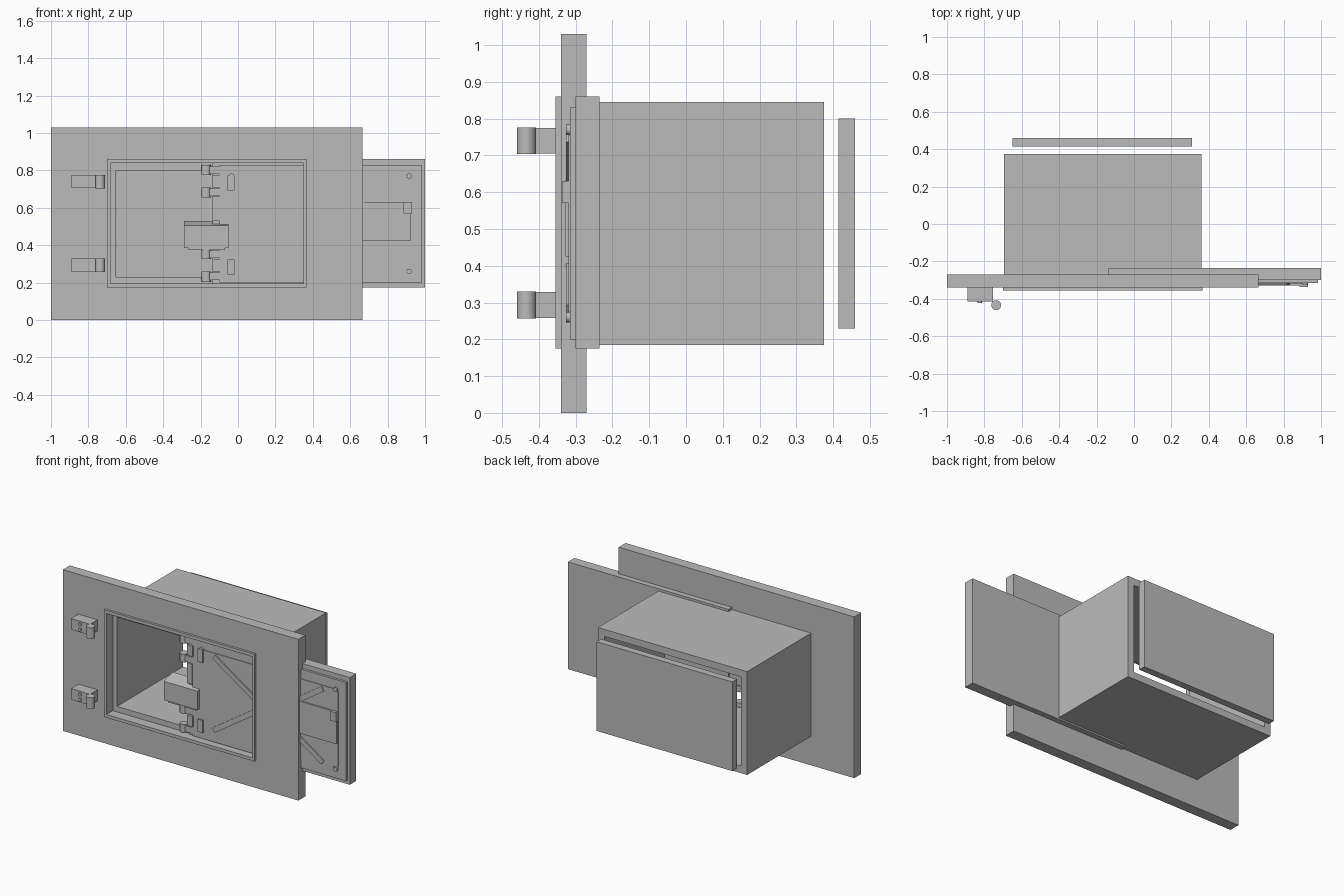
import bpy, bmesh, math

if "Cube" in bpy.data.objects:
    bpy.data.objects.remove(bpy.data.objects["Cube"])

grey = bpy.data.materials.new("plain_grey")
grey.diffuse_color = (0.5, 0.5, 0.5, 1)
grey.use_nodes = True
grey.node_tree.nodes["Principled BSDF"].inputs["Base Color"].default_value = grey.diffuse_color


def finish(name, bm):
    bmesh.ops.recalc_face_normals(bm, faces=bm.faces)
    me = bpy.data.meshes.new(name)
    bm.to_mesh(me)
    bm.free()
    ob = bpy.data.objects.new(name, me)
    me.materials.append(grey)
    bpy.context.collection.objects.link(ob)
    return ob


def prism(name, pts, y0, y1):
    """Extrude an (x, z) outline from y0 to y1."""
    bm = bmesh.new()
    f = bm.faces.new([bm.verts.new((x, y0, z)) for x, z in pts])
    r = bmesh.ops.extrude_face_region(bm, geom=[f])
    for v in r["geom"]:
        if isinstance(v, bmesh.types.BMVert):
            v.co.y = y1
    return finish(name, bm)


def rect(x0, x1, z0, z1):
    return [(x0, z0), (x1, z0), (x1, z1), (x0, z1)]


def box(name, x0, x1, y0, y1, z0, z1):
    return prism(name, rect(x0, x1, z0, z1), y0, y1)


def ring(name, outer, inner, y0, y1):
    """Rectangular tube along y."""
    bm = bmesh.new()
    loops = [[bm.verts.new((x, y, z)) for x, z in rect(*r)]
             for r, y in ((outer, y0), (outer, y1), (inner, y1), (inner, y0))]
    for a in range(4):
        p, q = loops[a], loops[(a + 1) % 4]
        for i in range(4):
            j = (i + 1) % 4
            bm.faces.new((p[i], p[j], q[j], q[i]))
    return finish(name, bm)


def cylinder(name, loc, r, depth, axis="Z"):
    rot = (math.pi / 2, 0, 0) if axis == "Y" else (0, 0, 0)
    bpy.ops.mesh.primitive_cylinder_add(vertices=32, radius=r, depth=depth,
                                        location=loc, rotation=rot)
    ob = bpy.context.object
    ob.name = name
    ob.data.materials.append(grey)
    bpy.ops.object.shade_smooth_by_angle()
    return ob


# Wall panel, stepped opening rim, open-ended housing and loose back plate
ring("wall_panel", (-1, 0.665, 0, 1.03), (-0.70, 0.36, 0.18, 0.855), -0.34, -0.27)
ring("opening_rim", (-0.70, 0.365, 0.175, 0.86), (-0.682, 0.35, 0.195, 0.84), -0.355, -0.27)
ring("housing", (-0.695, 0.36, 0.185, 0.845), (-0.652, 0.315, 0.23, 0.80), -0.29, 0.375)
box("back_plate", -0.65, 0.31, 0.415, 0.46, 0.23, 0.80)

# Sliding door slab with raised layers
box("door_slab", -0.135, 1.0, -0.30, -0.235, 0.175, 0.86)
box("door_raised_panel", -0.10, 0.985, -0.315, -0.30, 0.20, 0.83)
cx, cz, n = 0.44, 0.515, 0.03
hw, hh = 0.49, 0.255
notched = [(cx - hw + n, cz - hh), (cx + hw - n, cz - hh), (cx + hw - n, cz - hh + 0.015),
           (cx + hw, cz - hh + 0.015), (cx + hw, cz + hh - 0.015),
           (cx + hw - n, cz + hh - 0.015), (cx + hw - n, cz + hh),
           (cx - hw + n, cz + hh), (cx - hw + n, cz + hh - 0.015),
           (cx - hw, cz + hh - 0.015), (cx - hw, cz - hh + 0.015),
           (cx - hw + n, cz - hh + 0.015)]
prism("door_inner_plate", notched, -0.319, -0.315)
box("lock_plate", 0.56, 0.925, -0.328, -0.315, 0.425, 0.63)
box("lock_tab", 0.885, 0.93, -0.337, -0.315, 0.57, 0.63)

# Diagonal braces and corner bolts
for sx in (-1, 1):
    for sz in (-1, 1):
        a = (cx + sx * 0.385, cz + sz * 0.235)
        b = (cx + sx * 0.05, cz + sz * 0.012)
        dx, dz = b[0] - a[0], b[1] - a[1]
        length = math.hypot(dx, dz)
        ox, oz = -dz / length * 0.016, dx / length * 0.016
        prism("diagonal_brace", [(a[0] + ox, a[1] + oz), (b[0] + ox, b[1] + oz),
                                 (b[0] - ox, b[1] - oz), (a[0] - ox, a[1] - oz)],
              -0.326, -0.315)
        cylinder("corner_bolt", (cx + sx * 0.475, -0.319, cz + sz * 0.255), 0.014, 0.014, "Y")

# Door edge hinges: paired knuckles, link leaf and door leaf
for z in (0.742, 0.293):
    for s in (-1, 1):
        cylinder("door_hinge_knuckle", (-0.17, -0.30, z + s * 0.06), 0.026, 0.052)
        box("hinge_leaf", -0.16, -0.10, -0.318, -0.298, z + s * 0.06 - 0.02, z + s * 0.06 + 0.02)
    box("hinge_link", -0.135, -0.095, -0.322, -0.30, z - 0.033, z + 0.033)
    box("hinge_pad", -0.055, -0.02, -0.328, -0.315, z - 0.05, z + 0.03)

# Latch block with sloped top, and the strip above it
latch = box("latch_block", -0.29, -0.05, -0.335, -0.245, 0.385, 0.53)
for v in latch.data.vertices:
    if v.co.z > 0.5 and v.co.y < -0.3:
        v.co.z = 0.505
box("latch_lip", -0.265, -0.07, -0.328, -0.26, 0.375, 0.385)
box("edge_strip", -0.135, -0.10, -0.322, -0.30, 0.53, 0.66)

# Wall hinges: block, pin barrel and two screws
for z in (0.74, 0.293):
    box("wall_hinge_block", -0.89, -0.755, -0.415, -0.34, z - 0.035, z + 0.035)
    cylinder("wall_hinge_barrel", (-0.737, -0.434, z), 0.026, 0.073)
    for s in (-1, 1):
        cylinder("hinge_screw", (-0.825, -0.416, z + s * 0.017), 0.011, 0.012, "Y")
